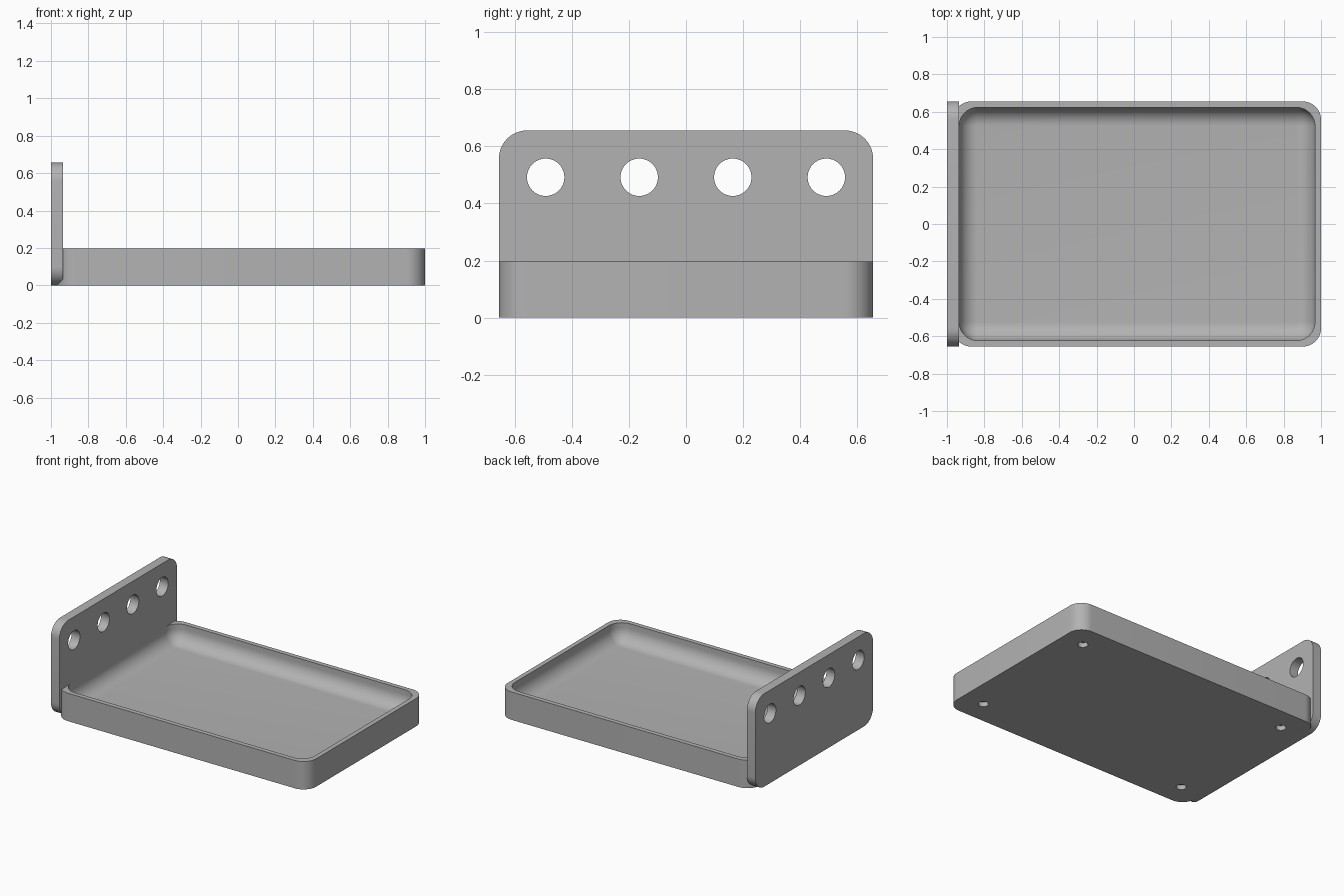
import bpy, bmesh, math
from mathutils import Matrix, Vector

if "Cube" in bpy.data.objects:
    bpy.data.objects.remove(bpy.data.objects["Cube"], do_unlink=True)

U = 2 / 61            # one design unit: the model is 61 units long
CORNER = 3 * U        # shared corner radius
SEG = 12              # segments per rounded corner

grey = bpy.data.materials.new("plain grey")
grey.use_nodes = True
grey.diffuse_color = (0.45, 0.45, 0.45, 1)
grey.node_tree.nodes["Principled BSDF"].inputs["Base Color"].default_value = grey.diffuse_color


def rounded_rect(half_w, half_h, r):
    """Counter-clockwise outline of a rounded rectangle."""
    pts = []
    for i, (sx, sy) in enumerate([(1, 1), (-1, 1), (-1, -1), (1, -1)]):
        for k in range(SEG + 1):
            a = math.pi / 2 * (i + k / SEG)
            pts.append((sx * (half_w - r) + r * math.cos(a),
                        sy * (half_h - r) + r * math.sin(a)))
    return pts


def loft(name, loops, matrix):
    """Skin a stack of (outline, height) loops and cap both ends."""
    bm = bmesh.new()
    rings = [[bm.verts.new((x, y, z)) for x, y in pts] for pts, z in loops]
    for a, b in zip(rings, rings[1:]):
        for i in range(len(a)):
            j = (i + 1) % len(a)
            bm.faces.new((a[i], a[j], b[j], b[i]))
    bm.faces.new(rings[0][::-1])
    bm.faces.new(rings[-1])
    bmesh.ops.remove_doubles(bm, verts=bm.verts, dist=1e-5)
    bmesh.ops.recalc_face_normals(bm, faces=bm.faces)
    bm.transform(matrix)
    mesh = bpy.data.meshes.new(name)
    bm.to_mesh(mesh)
    bm.free()
    mesh.materials.append(grey)
    obj = bpy.data.objects.new(name, mesh)
    bpy.context.collection.objects.link(obj)
    return obj


def drill(target, name, centres, radius, depth, turn=Matrix()):
    """Cut round holes into the target."""
    bm = bmesh.new()
    for c in centres:
        bmesh.ops.create_cone(bm, cap_ends=True, segments=40, radius1=radius, radius2=radius,
                              depth=depth, matrix=Matrix.Translation(c) @ turn)
    mesh = bpy.data.meshes.new(name)
    bm.to_mesh(mesh)
    bm.free()
    mesh.materials.append(grey)
    cutter = bpy.data.objects.new(name, mesh)
    bpy.context.collection.objects.link(cutter)
    mod = target.modifiers.new("holes", "BOOLEAN")
    mod.object, mod.operation, mod.solver = cutter, "DIFFERENCE", "EXACT"
    bpy.context.view_layer.objects.active = target
    bpy.ops.object.modifier_apply(modifier=mod.name)
    bpy.data.objects.remove(cutter, do_unlink=True)


# Tray: outer wall, rim, inner wall, then a rounded cove down to the floor
W, D, H, FLOOR, COVE = 30 * U, 20 * U, 6 * U, 2 * U, 3 * U
outer = rounded_rect(W, D, CORNER)
loops = [(outer, 0), (outer, H)]
inner_w, inner_d = W - U, D - U
loops.append((rounded_rect(inner_w, inner_d, COVE), H))
for k in range(SEG + 1):
    a = math.pi / 2 * k / SEG
    inset = COVE * (1 - math.cos(a))
    loops.append((rounded_rect(inner_w - inset, inner_d - inset, COVE - inset),
                  FLOOR + COVE * (1 - math.sin(a))))
tray = loft("tray", loops, Matrix.Translation((U / 2, 0, 0)))

# Shallow sockets under the tray
drill(tray, "socket_cutter",
      [Vector((U / 2 + sx * 25 * U, sy * 15 * U, 0)) for sx in (-1, 1) for sy in (-1, 1)],
      U, 2 * U)

# Upright end plate with a row of round holes
plate_outline = rounded_rect(20 * U, 10 * U, CORNER)
stand_up = Matrix(((0, 0, 1, -1), (1, 0, 0, 0), (0, 1, 0, 10 * U), (0, 0, 0, 1)))
plate = loft("end_plate", [(plate_outline, 0), (plate_outline, 2 * U)], stand_up)
drill(plate, "hole_cutter",
      [Vector((-1 + U, y * U, 15 * U)) for y in (-15, -5, 5, 15)],
      2 * U, 6 * U, Matrix.Rotation(math.pi / 2, 4, "Y"))

# Smooth the curved walls, keep the edges crisp
for obj in (tray, plate):
    bpy.ops.object.select_all(action="DESELECT")
    obj.select_set(True)
    bpy.context.view_layer.objects.active = obj
    bpy.ops.object.shade_smooth_by_angle(angle=math.radians(30))
